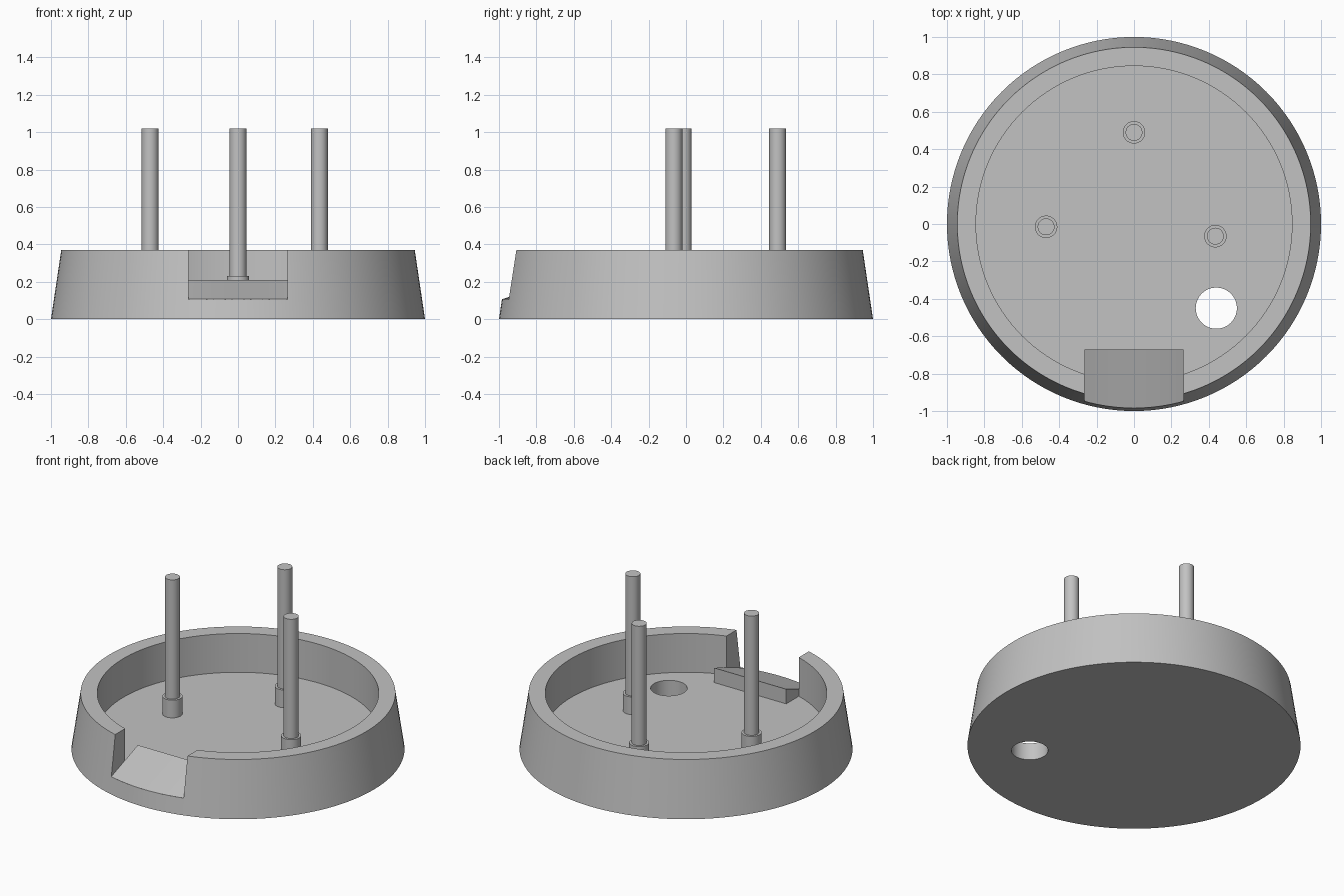
import bpy, bmesh, math

cube = bpy.data.objects.get("Cube")
if cube:
    bpy.data.objects.remove(cube, do_unlink=True)

grey = bpy.data.materials.new("plain grey")
grey.use_nodes = True
GREY = (0.54, 0.54, 0.54, 1)
grey.diffuse_color = GREY
grey.node_tree.nodes["Principled BSDF"].inputs["Base Color"].default_value = GREY

FLOOR, RIM = 0.113, 0.37
LIP, RAMP_TOP = 0.107, 0.21
HALF_WIDTH, RAMP_BACK = 0.265, -0.67


def finish(name, bm):
    bmesh.ops.recalc_face_normals(bm, faces=bm.faces)
    mesh = bpy.data.meshes.new(name)
    bm.to_mesh(mesh)
    bm.free()
    mesh.materials.append(grey)
    obj = bpy.data.objects.new(name, mesh)
    bpy.context.collection.objects.link(obj)
    return obj


def smooth(obj):
    bpy.ops.object.select_all(action='DESELECT')
    obj.select_set(True)
    bpy.context.view_layer.objects.active = obj
    bpy.ops.object.shade_smooth_by_angle(angle=math.radians(30))


def lathe(name, profile, x=0, y=0, sides=64):
    """Turn a closed (radius, height) profile, capping both ends."""
    bm = bmesh.new()
    rings = []
    for r, z in profile:
        rings.append([bm.verts.new((x + r * math.cos(math.tau * i / sides),
                                    y + r * math.sin(math.tau * i / sides), z))
                      for i in range(sides)])
    for a, b in zip(rings, rings[1:]):
        for i in range(sides):
            j = (i + 1) % sides
            bm.faces.new((a[i], a[j], b[j], b[i]))
    bm.faces.new(rings[0])
    bm.faces.new(rings[-1])
    return finish(name, bm)


def cut(target, cutter):
    cutter.hide_render = True
    cutter.hide_viewport = True
    mod = target.modifiers.new("cut", 'BOOLEAN')
    mod.operation, mod.solver, mod.object = 'DIFFERENCE', 'EXACT', cutter
    bpy.context.view_layer.objects.active = target
    bpy.ops.object.modifier_apply(modifier=mod.name)
    bpy.data.objects.remove(cutter, do_unlink=True)


# Tapered dish with straight inner wall
dish = lathe("dish", [(1, 0), (0.945, RIM), (0.845, RIM), (0.845, FLOOR)], sides=128)

# Drain hole and spout notch
cut(dish, lathe("hole_cutter", [(0.11, -0.1), (0.11, 0.3)], 0.44, -0.45))
bm = bmesh.new()
bmesh.ops.create_cube(bm, size=1)
for v in bm.verts:
    v.co = (2 * HALF_WIDTH * v.co.x,
            RAMP_BACK if v.co.y > 0 else -1.2,
            0.6 if v.co.z > 0 else LIP)
cut(dish, finish("notch_cutter", bm))
smooth(dish)

# Sloping spout ramp, curved along its outer lip
bm = bmesh.new()
STEPS = 16
lip_radius = 1 - 0.055 * LIP / RIM
sections = []
for i in range(STEPS + 1):
    x = HALF_WIDTH * (2 * i / STEPS - 1)
    y = -math.sqrt(lip_radius ** 2 - x * x)
    points = [(x, y, LIP), (x, RAMP_BACK, RAMP_TOP),
              (x, RAMP_BACK, 0.05), (x, y + 0.03, 0.05)]
    sections.append([bm.verts.new(p) for p in points])
for a, b in zip(sections, sections[1:]):
    for k in range(4):
        n = (k + 1) % 4
        bm.faces.new((a[k], a[n], b[n], b[k]))
bm.faces.new(sections[0])
bm.faces.new(sections[-1])
smooth(finish("spout_ramp", bm))

# Upright pins with collars at the base
for name, x, y in (("back_pin", 0, 0.49),
                   ("right_pin", -0.47, -0.015),
                   ("left_pin", 0.435, -0.065)):
    smooth(lathe(name, [(0.06, FLOOR - 0.03), (0.06, 0.23), (0.045, 0.23),
                        (0.045, 1.02)], x, y, 48))
